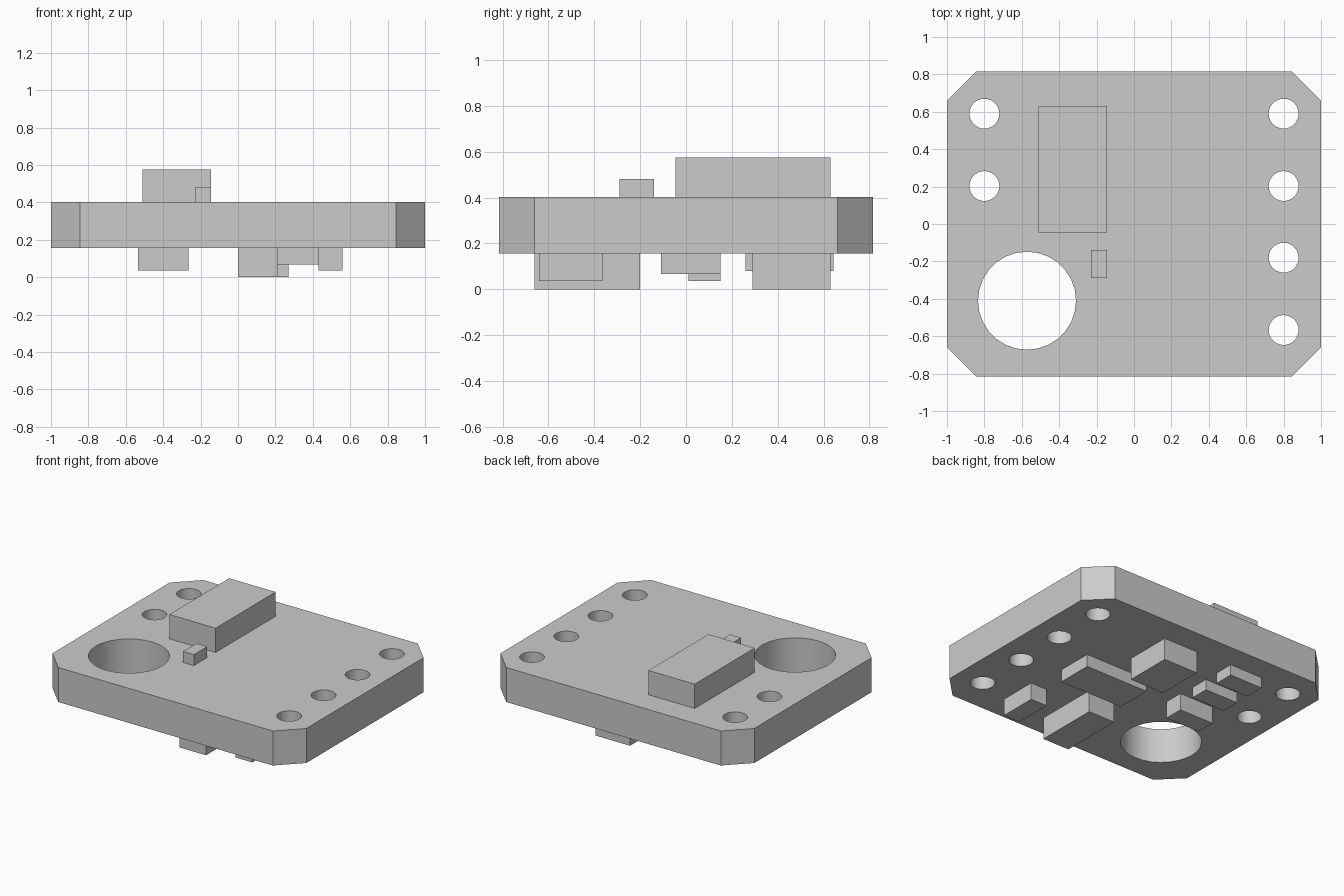
import bpy
import bmesh
from math import cos, sin, pi, radians

cube = bpy.data.objects.get("Cube")
if cube:
    bpy.data.objects.remove(cube, do_unlink=True)

# Single grey material
grey = bpy.data.materials.new("plain grey")
grey.use_nodes = True
colour = (0.6, 0.6, 0.6, 1)
grey.diffuse_color = colour
grey.node_tree.nodes["Principled BSDF"].inputs["Base Color"].default_value = colour

PLATE_BOTTOM, PLATE_TOP = 0.156, 0.402


def finish(name, bm):
    bmesh.ops.recalc_face_normals(bm, faces=bm.faces)
    mesh = bpy.data.meshes.new(name)
    bm.to_mesh(mesh)
    bm.free()
    mesh.materials.append(grey)
    obj = bpy.data.objects.new(name, mesh)
    bpy.context.collection.objects.link(obj)
    return obj


def box(name, x, y, z):
    """Box from (min, max) pairs on each axis."""
    bm = bmesh.new()
    bmesh.ops.create_cube(bm, size=1)
    for v in bm.verts:
        v.co = [lo + (c + 0.5) * (hi - lo) for c, (lo, hi) in zip(v.co, (x, y, z))]
    return finish(name, bm)


def loop(bm, points):
    verts = [bm.verts.new((x, y, PLATE_BOTTOM)) for x, y in points]
    return [bm.edges.new((a, b)) for a, b in zip(verts, verts[1:] + verts[:1])]


def circle(cx, cy, r, n=28):
    return [(cx + r * cos(2 * pi * i / n), cy + r * sin(2 * pi * i / n)) for i in range(n)]


# Plate: chamfered outline with round through-holes, extruded upward
W, D, C = 1.0, 0.815, 0.155
outline = [(W, C - D), (W, D - C), (W - C, D), (C - W, D),
           (-W, D - C), (-W, C - D), (C - W, -D), (W - C, -D)]
holes = [(0.8, y, 0.08) for y in (0.59, 0.203, -0.18, -0.567)]
holes += [(-0.8, y, 0.08) for y in (0.59, 0.203)]
holes.append((-0.572, -0.41, 0.262))

bm = bmesh.new()
edges = loop(bm, outline)
for hole in holes:
    edges += loop(bm, circle(*hole))
bmesh.ops.triangle_fill(bm, edges=edges, use_beauty=True, normal=(0, 0, 1))
extruded = bmesh.ops.extrude_face_region(bm, geom=bm.faces[:], use_keep_orig=True)
top = [g for g in extruded["geom"] if isinstance(g, bmesh.types.BMVert)]
bmesh.ops.translate(bm, verts=top, vec=(0, 0, PLATE_TOP - PLATE_BOTTOM))
plate = finish("plate", bm)
bpy.ops.object.select_all(action="DESELECT")
plate.select_set(True)
bpy.context.view_layer.objects.active = plate
bpy.ops.object.shade_smooth_by_angle(angle=radians(30))

# Blocks on the upper face: name, x range, y range, height reached
for name, x, y, z in (
    ("upper_large_block", (-0.51, -0.145), (-0.045, 0.63), 0.575),
    ("upper_small_block", (-0.23, -0.145), (-0.29, -0.14), 0.48),
):
    box(name, x, y, (PLATE_TOP, z))

# Blocks hanging below the plate: name, x range, y range, lowest height
for name, x, y, z in (
    ("lower_front_left_block", (0.43, 0.56), (-0.64, -0.365), 0.035),
    ("lower_front_block", (0, 0.21), (-0.66, -0.2), 0),
    ("lower_long_block", (0.02, 0.52), (-0.11, 0.15), 0.067),
    ("lower_back_block", (0, 0.27), (0.29, 0.63), 0),
    ("lower_right_block", (-0.535, -0.265), (0.01, 0.15), 0.035),
    ("lower_right_middle_block", (-0.535, -0.275), (0.26, 0.395), 0.08),
    ("lower_right_back_block", (-0.535, -0.275), (0.5, 0.643), 0.08),
):
    box(name, x, y, (z, PLATE_BOTTOM))
